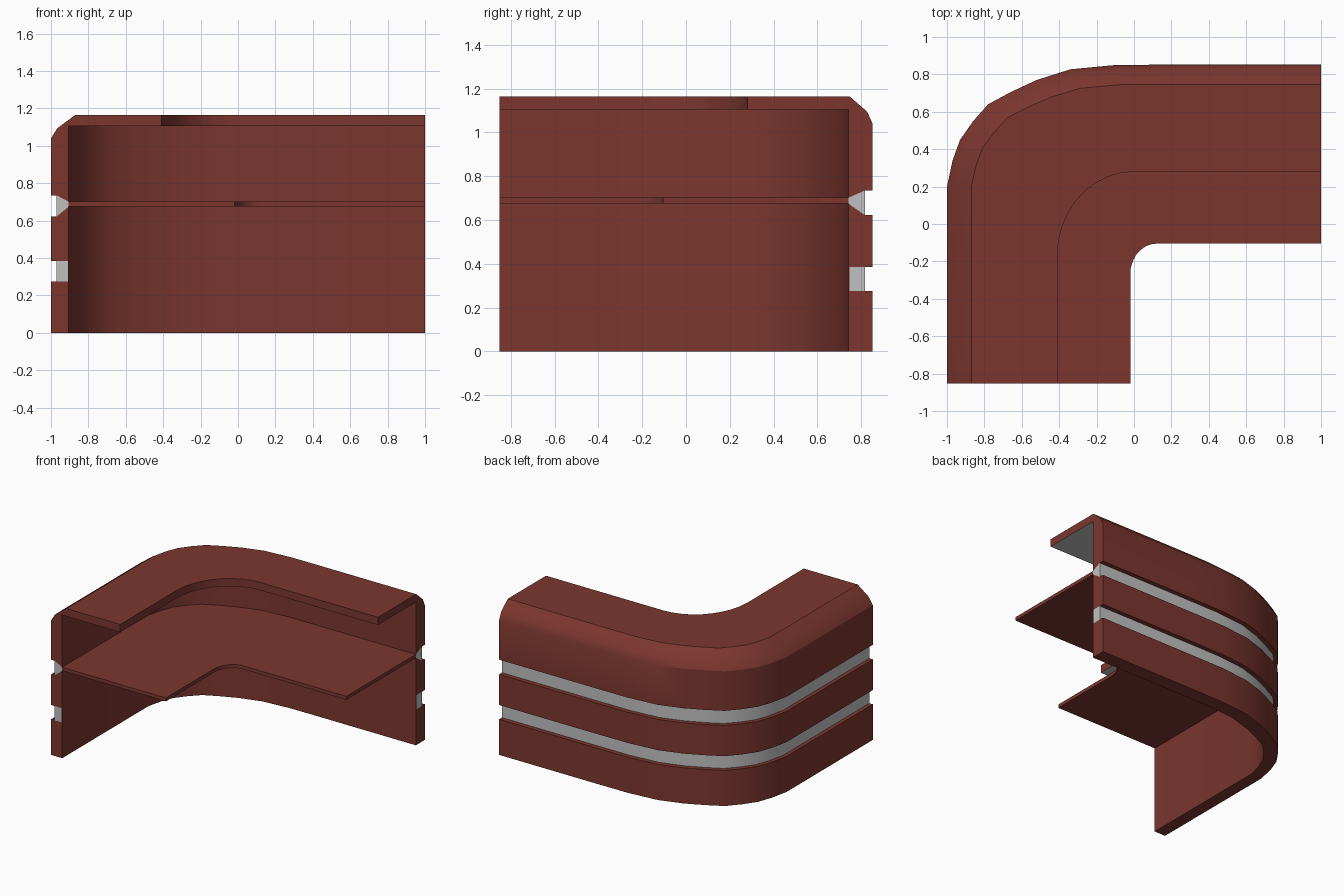
import bpy, bmesh, math

if "Cube" in bpy.data.objects:
    bpy.data.objects.remove(bpy.data.objects["Cube"])

def material(name, rgb):
    m = bpy.data.materials.new(name)
    m.diffuse_color = (*rgb, 1)
    m.use_nodes = True
    m.node_tree.nodes["Principled BSDF"].inputs["Base Color"].default_value = m.diffuse_color
    return m

maroon = material("maroon", (0.2, 0.037, 0.028))
grey = material("light grey", (0.53, 0.53, 0.53))

# Outer plan outline: straight leg, rounded corner, straight leg
CX, CY, Y = 0.15, 0.2, 0.852
OUTER = [(-1, -Y), (-1, 0.2), (-0.97, 0.34), (-0.93, 0.45), (-0.86, 0.55), (-0.78, 0.64),
         (-0.66, 0.705), (-0.52, 0.77), (-0.34, 0.827), (-0.1, 0.85), (CX, Y), (1, Y)]

def inset(dx, dy, z):
    """Outer outline moved inward by dx on the left leg and dy on the back leg."""
    sx, sy = 1 - dx / (CX + 1), 1 - dy / (Y - CY)
    return [(CX + (x - CX) * sx if x < CX else x,
             CY + (y - CY) * sy if y > CY else y, z) for x, y in OUTER]

def wall(d, z):
    return inset(d, d * 1.16, z)

def inner(x0, y1, cx, cy, z):
    """Inner outline: two straight legs joined by an elliptical corner."""
    n = len(OUTER) - 2
    arc = [(cx - (cx - x0) * math.cos(math.pi / 2 * i / (n - 1)),
            cy + (y1 - cy) * math.sin(math.pi / 2 * i / (n - 1)), z) for i in range(n)]
    return [(x0, -Y, z)] + arc + [(1, y1, z)]

def sweep(name, rails, mats, grey_strips=()):
    """Closed section whose corners follow the given rails, with end caps."""
    bm = bmesh.new()
    v = [[bm.verts.new(p) for p in r] for r in rails]
    k = len(v)
    for j in range(k):
        a, b = v[j], v[(j + 1) % k]
        for i in range(len(a) - 1):
            f = bm.faces.new((a[i], a[i + 1], b[i + 1], b[i]))
            f.material_index = 1 if j in grey_strips else 0
    bm.faces.new([r[0] for r in v])
    bm.faces.new([r[-1] for r in reversed(v)])
    bmesh.ops.recalc_face_normals(bm, faces=bm.faces)
    me = bpy.data.meshes.new(name)
    bm.to_mesh(me)
    bm.free()
    for m in mats:
        me.materials.append(m)
    ob = bpy.data.objects.new(name, me)
    bpy.context.collection.objects.link(ob)
    bpy.context.view_layer.objects.active = ob
    ob.select_set(True)
    bpy.ops.object.shade_smooth_by_angle(angle=math.radians(25))
    ob.select_set(False)
    return ob

T, G = 0.095, 0.03   # wall thickness, groove depth

# Lower wall with a groove for the lower band
sweep("lower_wall", [wall(0, 0), wall(0, 0.275), wall(0.09, 0.275), wall(0.09, 0.385),
                     wall(0, 0.385), wall(0, 0.622), wall(G, 0.622), wall(T, 0.675), wall(T, 0)],
      [maroon])

# Upper wall and counter top, with grey underside
sweep("counter_top", [wall(T, 0.702), wall(G, 0.735), wall(0, 0.735), wall(0, 1.04),
                      inset(0.035, 0.025, 1.095), inset(0.13, 0.105, 1.165),
                      inner(-0.41, 0.28, 0, -0.17, 1.165), inner(-0.41, 0.28, 0, -0.17, 1.105),
                      wall(T, 1.105)], [maroon, grey], grey_strips=(7,))

# Inner shelf
sweep("shelf", [wall(T, 0.675), wall(T, 0.702), inner(-0.02, -0.105, 0.12, -0.27, 0.702),
                inner(-0.02, -0.105, 0.12, -0.27, 0.675)], [maroon])

# Recessed grey trim bands
sweep("lower_band", [wall(G, 0.275), wall(G, 0.385), wall(0.09, 0.385), wall(0.09, 0.275)], [grey])
sweep("upper_band", [wall(G, 0.622), wall(G, 0.735), wall(T, 0.702), wall(T, 0.675)], [grey])
